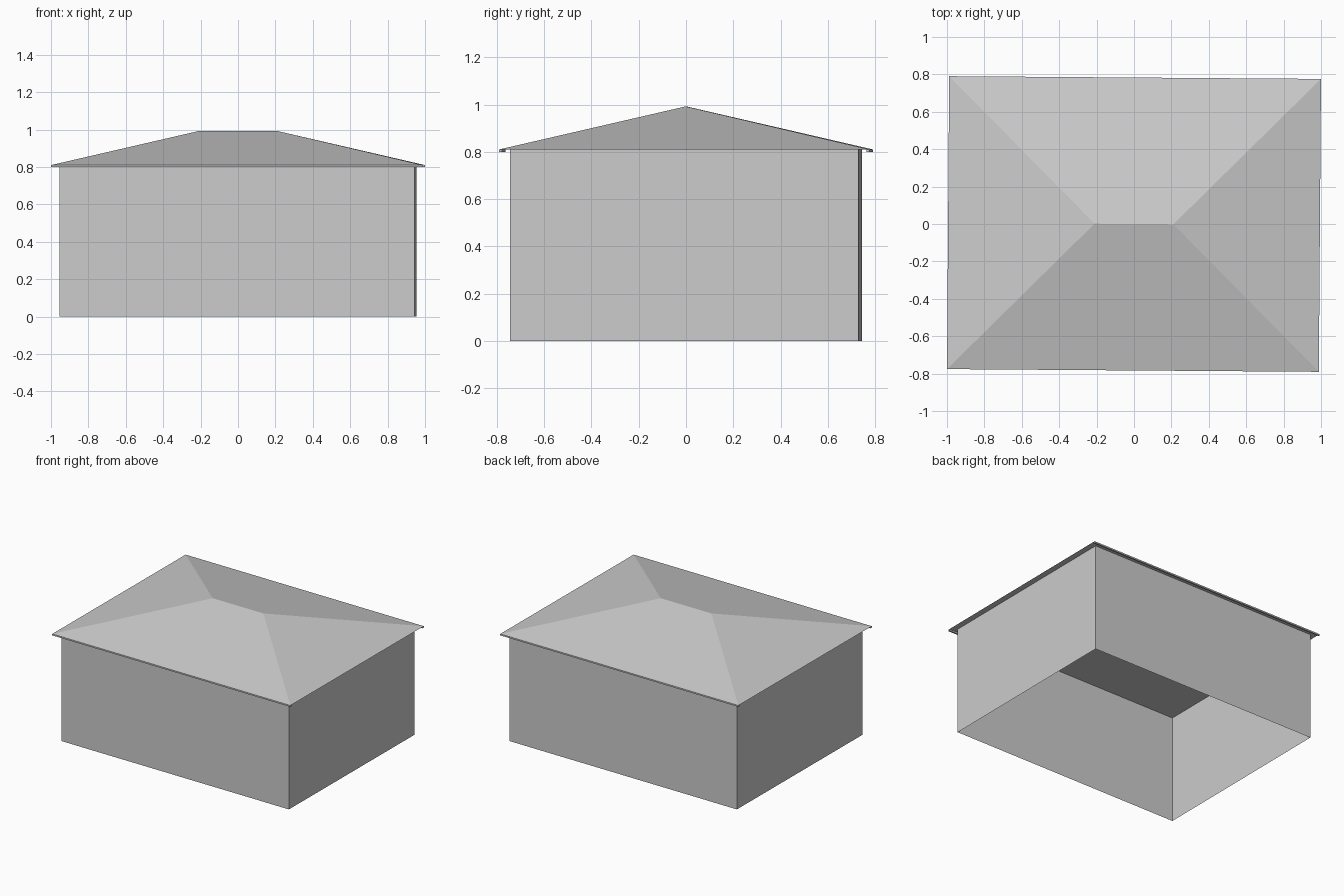
import bpy
import bmesh
import math
from mathutils import Matrix

cube = bpy.data.objects.get("Cube")
if cube:
    bpy.data.objects.remove(cube, do_unlink=True)

# Main sizes
WALL_X, WALL_Y = 0.949, 0.737
ROOF_X, ROOF_Y = 0.994, 0.783
EAVES, RIDGE = 0.81, 0.992
TURN = Matrix.Rotation(math.radians(-0.42), 4, "Z")

grey = bpy.data.materials.new("light grey")
grey.use_nodes = True
colour = (0.6, 0.6, 0.6, 1.0)
grey.diffuse_color = colour
grey.node_tree.nodes["Principled BSDF"].inputs["Base Color"].default_value = colour


def finish(name, bm):
    """Turn a bmesh into a flat shaded object, slightly turned about z."""
    bm.transform(TURN)
    mesh = bpy.data.meshes.new(name)
    bm.to_mesh(mesh)
    bm.free()
    mesh.materials.append(grey)
    obj = bpy.data.objects.new(name, mesh)
    bpy.context.collection.objects.link(obj)
    return obj


def box(size, centre):
    bm = bmesh.new()
    bmesh.ops.create_cube(bm, size=1.0)
    bmesh.ops.scale(bm, vec=size, verts=bm.verts)
    bmesh.ops.translate(bm, vec=centre, verts=bm.verts)
    return bm


# Walls: a thin shell, open below and above
bm = box((2 * WALL_X, 2 * WALL_Y, EAVES), (0, 0, EAVES / 2))
caps = [f for f in bm.faces if abs(f.normal.z) > 0.5]
bmesh.ops.delete(bm, geom=caps, context="FACES_ONLY")
finish("walls", bm)

# Hipped roof with a flat ceiling and soffit
bm = bmesh.new()
ridge_x = ROOF_X - ROOF_Y
a, b, c, d = [bm.verts.new((x * ROOF_X, y * ROOF_Y, EAVES))
              for x, y in ((-1, -1), (1, -1), (1, 1), (-1, 1))]
left, right = [bm.verts.new((x, 0, RIDGE)) for x in (-ridge_x, ridge_x)]
for loop in ((a, b, right, left), (b, c, right), (c, d, left, right),
             (d, a, left), (d, c, b, a)):
    bm.faces.new(loop)
finish("hipped_roof", bm)

# Slim boards under the front and back eaves
for name, side in (("front_eaves_board", -1), ("back_eaves_board", 1)):
    finish(name, box((2 * ROOF_X, 0.012, 0.011),
                     (0, side * (ROOF_Y - 0.006), EAVES - 0.0055)))
